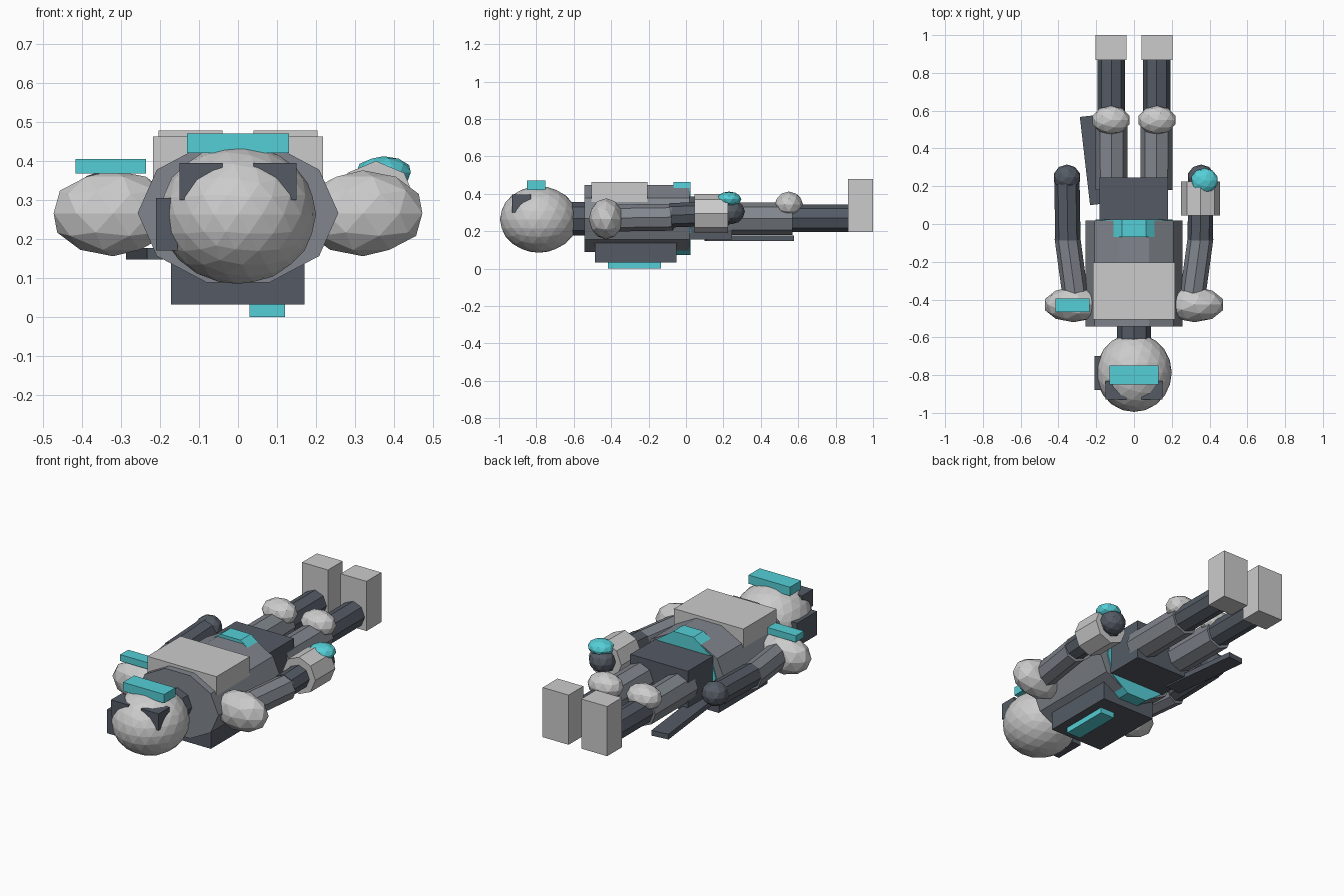
import bpy, bmesh
from math import radians
from mathutils import Vector, Matrix

if "Cube" in bpy.data.objects:
    bpy.data.objects.remove(bpy.data.objects["Cube"])


def material(name, col):
    m = bpy.data.materials.new(name)
    m.diffuse_color = (*col, 1)
    m.use_nodes = True
    m.node_tree.nodes["Principled BSDF"].inputs["Base Color"].default_value = m.diffuse_color
    return m


LIGHT = material("light_grey", (0.52, 0.53, 0.52))
MID = material("mid_grey", (0.22, 0.24, 0.27))
DARK = material("dark_grey", (0.09, 0.105, 0.13))
CYAN = material("cyan", (0.09, 0.62, 0.68))


def finish(name, bm, mat):
    me = bpy.data.meshes.new(name)
    bm.to_mesh(me)
    bm.free()
    me.materials.append(mat)
    ob = bpy.data.objects.new(name, me)
    bpy.context.collection.objects.link(ob)
    return ob


def box(name, lo, hi, mat, turn=0):
    lo, hi = Vector(lo), Vector(hi)
    bm = bmesh.new()
    bmesh.ops.create_cube(bm, size=1, matrix=Matrix.Diagonal((*(hi - lo), 1)))
    ob = finish(name, bm, mat)
    ob.location = (lo + hi) / 2
    ob.rotation_euler.z = radians(turn)
    return ob


def ball(name, centre, radii, mat, sub=2):
    bm = bmesh.new()
    m = Matrix.Translation(centre) @ Matrix.Diagonal((*radii, 1))
    bmesh.ops.create_icosphere(bm, subdivisions=sub, radius=1, matrix=m)
    return finish(name, bm, mat)


def prism(name, a, b, rx, rz, mat, sides=8):
    a, b = Vector(a), Vector(b)
    d = (b - a).normalized()
    side = Vector((1, 0, 0))
    side = (side - d * side.dot(d)).normalized()
    up = side.cross(d)
    rot = Matrix((up, side, d)).transposed().to_4x4()
    m = Matrix.Translation((a + b) / 2) @ rot @ Matrix.Diagonal((rz, rx, 1, 1))
    bm = bmesh.new()
    bmesh.ops.create_cone(bm, cap_ends=True, segments=sides, radius1=1, radius2=1,
                          depth=(b - a).length, matrix=m)
    return finish(name, bm, mat)


# Head, visor, side pod and neck
ball("head", (0, -0.787, 0.263), (0.2, 0.208, 0.178), LIGHT, 3)
box("visor", (-0.13, -0.85, 0.42), (0.13, -0.75, 0.47), CYAN)
box("ear_pod", (-0.21, -0.88, 0.17), (-0.155, -0.70, 0.305), DARK)
prism("neck", (0, -0.64, 0.267), (0, -0.5, 0.267), 0.09, 0.09, DARK)

# Torso, chest plate, belt and hips
prism("torso", (0, -0.543, 0.267), (0, 0.018, 0.267), 0.257, 0.188, MID, 10)
box("chest_plate", (-0.218, -0.505, 0.33), (0.218, -0.205, 0.463), LIGHT)
prism("belt", (0, -0.068, 0.268), (0, 0.024, 0.268), 0.205, 0.205, CYAN, 10)
box("hips", (-0.183, -0.02, 0.155), (0.18, 0.245, 0.385), DARK)

# Backpack with its light strip
box("backpack", (-0.172, -0.487, 0.032), (0.17, -0.05, 0.16), DARK)
box("backpack_light", (0.03, -0.418, 0.0), (0.12, -0.133, 0.034), CYAN)

for tag, s in (("left", -1), ("right", 1)):
    # Brow plate on the head
    xs = sorted((s * 0.04, s * 0.15))
    box(tag + "_brow", (xs[0], -0.93, 0.30), (xs[1], -0.83, 0.395), DARK)
    # Arm
    ball(tag + "_shoulder", (s * 0.32, -0.427, 0.266), (0.16, 0.093, 0.11), LIGHT)
    prism(tag + "_upper_arm", (s * 0.305, -0.42, 0.27), (s * 0.353, -0.07, 0.275),
          0.068, 0.072, MID)
    prism(tag + "_forearm", (s * 0.35, -0.085, 0.285), (s * 0.355, 0.23, 0.297),
          0.067, 0.065, DARK)
    ball(tag + "_hand", (s * 0.355, 0.245, 0.305), (0.073, 0.07, 0.067), DARK)
    # Leg
    prism(tag + "_thigh", (s * 0.118, 0.18, 0.267), (s * 0.12, 0.57, 0.267),
          0.085, 0.087, MID)
    ball(tag + "_knee", (s * 0.122, 0.55, 0.342), (0.102, 0.076, 0.07), LIGHT)
    prism(tag + "_shin", (s * 0.12, 0.54, 0.27), (s * 0.12, 0.88, 0.27),
          0.072, 0.073, DARK)
    xs = sorted((s * 0.04, s * 0.203))
    box(tag + "_foot", (xs[0], 0.867, 0.195), (xs[1], 1.0, 0.478), LIGHT)

# Asymmetric details: shoulder light, wrist cuff with lamp, side blade
box("shoulder_light", (-0.416, -0.467, 0.368), (-0.236, -0.395, 0.405), CYAN)
prism("wrist_cuff", (0.353, 0.045, 0.295), (0.353, 0.225, 0.295), 0.103, 0.105, LIGHT)
ball("wrist_lamp", (0.373, 0.23, 0.371), (0.073, 0.066, 0.041), CYAN)
box("side_blade", (-0.26, 0.104, 0.147), (-0.16, 0.574, 0.177), DARK, 6.6)
